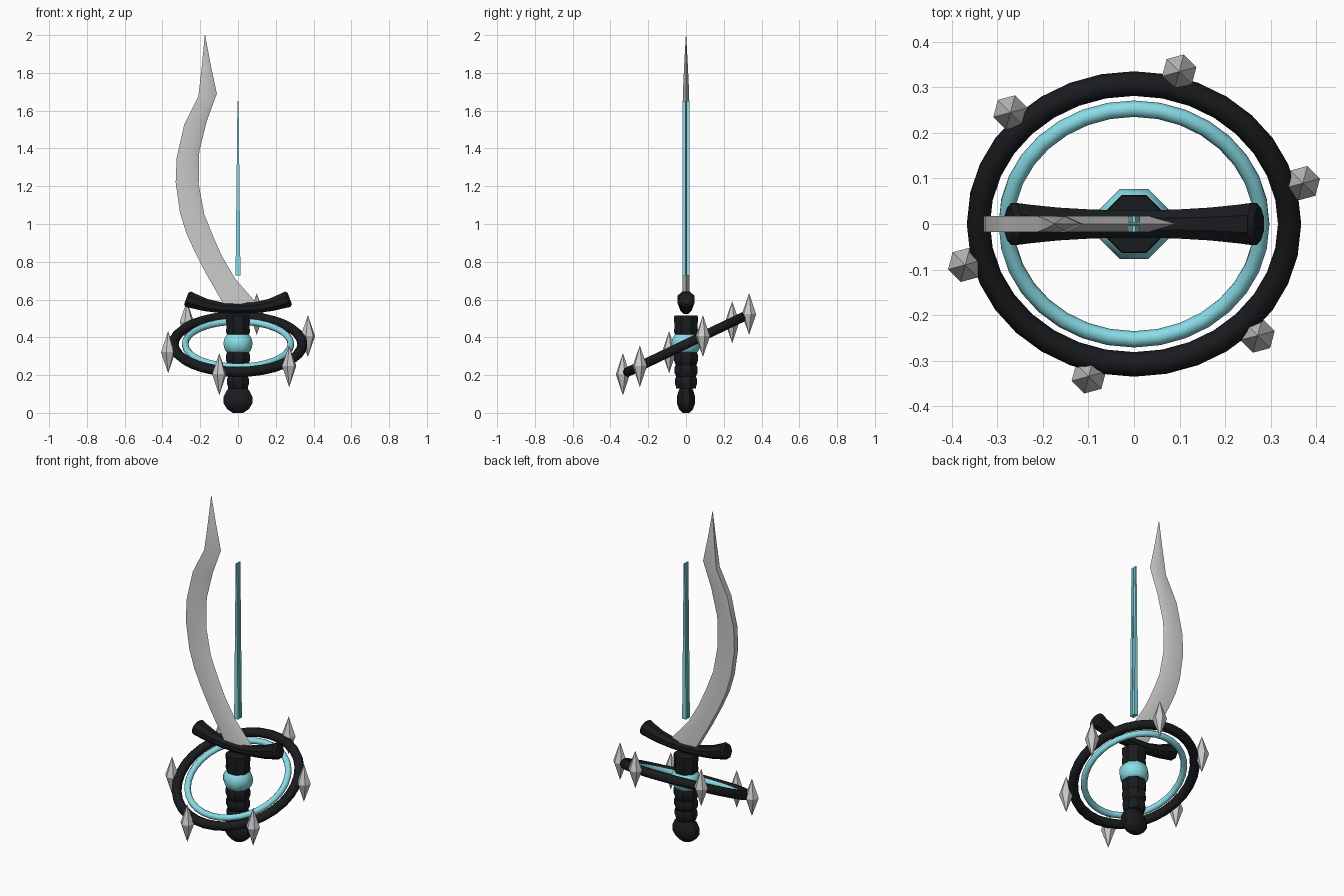
import bpy, bmesh
from math import sin, cos, pi, radians, atan2
from mathutils import Vector, Matrix

if "Cube" in bpy.data.objects:
    bpy.data.objects.remove(bpy.data.objects["Cube"])


def mat(name, col):
    m = bpy.data.materials.new(name)
    m.diffuse_color = (*col, 1)
    m.use_nodes = True
    m.node_tree.nodes["Principled BSDF"].inputs["Base Color"].default_value = m.diffuse_color
    return m


BLACK = mat("black", (0.01, 0.011, 0.013))
CYAN = mat("cyan", (0.25, 0.72, 0.8))


def finish(name, bm, material=None, smooth=None):
    bmesh.ops.remove_doubles(bm, verts=bm.verts, dist=1e-5)
    bmesh.ops.recalc_face_normals(bm, faces=bm.faces)
    me = bpy.data.meshes.new(name)
    bm.to_mesh(me)
    bm.free()
    ob = bpy.data.objects.new(name, me)
    bpy.context.collection.objects.link(ob)
    if material:
        me.materials.append(material)
    if smooth:
        bpy.ops.object.select_all(action='DESELECT')
        ob.select_set(True)
        bpy.context.view_layer.objects.active = ob
        bpy.ops.object.shade_smooth_by_angle(angle=radians(smooth))
    return ob


def loft(name, rings, material=None, smooth=None, closed=False):
    """Skin a list of equal-length point loops."""
    bm = bmesh.new()
    vs = [[bm.verts.new(p) for p in r] for r in rings]
    n = len(rings[0])
    pairs = list(zip(vs, vs[1:])) + ([(vs[-1], vs[0])] if closed else [])
    for a, b in pairs:
        for i in range(n):
            j = (i + 1) % n
            bm.faces.new((a[i], a[j], b[j], b[i]))
    if not closed:
        bm.faces.new(vs[0])
        bm.faces.new(vs[-1])
    return finish(name, bm, material, smooth)


def lathe(name, profile, sides, material=None, smooth=None, sx=1, sy=1, turn=pi / 8):
    rings = [[(sx * r * cos(turn + 2 * pi * i / sides), sy * r * sin(turn + 2 * pi * i / sides), z)
              for i in range(sides)] for z, r in profile]
    return loft(name, rings, material, smooth)


# Pommel: flattened ball, wider across the front
lathe("pommel", [(0.0, .03), (.02, .062), (.05, .082), (.085, .082), (.118, .065), (.14, .045)],
      8, BLACK, 40, sx=1, sy=.64)

# Grip: bulging wrapped segments above and below the glowing band
grip = [(.13, .056)]
for z0, z1, r in [(.135, .195, .064), (.195, .255, .067), (.255, .325, .069)]:
    h = z1 - z0
    grip += [(z0 + .1 * h, r - .006), (z0 + .35 * h, r), (z0 + .7 * h, r), (z1 - .02 * h, r - .008)]
grip += [(.41, .062), (.43, .069), (.455, .066), (.47, .066), (.49, .069), (.515, .067)]
lathe("grip", grip, 8, BLACK, 40)
lathe("grip_band", [(.318, .062), (.33, .073), (.35, .081), (.367, .083), (.385, .081), (.403, .073), (.416, .062)],
      8, CYAN, 50)

# Crossguard: upswept bar flaring toward blunt ends
half = [(0, .553, .033, .031), (.09, .557, .034, .031), (.17, .571, .039, .036),
        (.235, .592, .046, .043), (.263, .602, .050, .047), (.274, .606, .038, .035)]
st = [(-x, z, a, b) for x, z, a, b in half[:0:-1]] + half
rings = []
for k, (x, z, ry, rn) in enumerate(st):
    p, q = st[max(k - 1, 0)], st[min(k + 1, len(st) - 1)]
    t = atan2(q[1] - p[1], q[0] - p[0])
    rings.append([(x - sin(t) * rn * sin(a), ry * cos(a), z + cos(t) * rn * sin(a))
                  for a in [pi / 8 + i * pi / 4 for i in range(8)]])
loft("crossguard", rings, BLACK, 40)

# Blade: thick flat back on the left, sharp edge on the right
# (left x, left z, right x, right z, half thickness)
blade = [(-.07, .56, .11, .56, .018), (-.085, .59, .09, .59, .018), (-.165, .73, -.015, .71, .018),
         (-.23, .855, -.085, .83, .018), (-.275, .955, -.13, .93, .018), (-.307, 1.06, -.178, 1.05, .018),
         (-.33, 1.22, -.208, 1.21, .018), (-.325, 1.35, -.205, 1.385, .018),
         (-.285, 1.525, -.165, 1.545, .018), (-.21, 1.675, -.112, 1.69, .017),
         (-.192, 1.83, -.144, 1.84, .01), (-.176, 1.997, -.174, 2.0, .001)]
rings = []
for lx, lz, rx, rz, t in blade:
    mx, mz = lx + .62 * (rx - lx), lz + .62 * (rz - lz)
    rings.append([(lx, -t, lz), (mx, -t, mz), (rx, 0, rz), (mx, t, mz), (lx, t, lz)])
loft("blade", rings, None, 30)

# Pair of slim tapering strips beside the blade
for side, s in (("front", -1), ("back", 1)):
    rings = [[(-w, s * .003, z), (w, s * .003, z), (w, s * .018, z), (-w, s * .018, z)]
             for z, w in ((.727, .013), (1.65, .003))]
    loft(side + "_glow_strip", rings, CYAN)

# Tilted rings around the grip
CENTRE = Vector((0, 0, .364))
TILT = Matrix.Rotation(radians(25.5), 3, 'X')


def torus(name, R, r, segs, sides, material):
    rings = []
    for i in range(segs):
        a = 2 * pi * i / segs
        rings.append([CENTRE + TILT @ Vector(((R + r * cos(b)) * cos(a), (R + r * cos(b)) * sin(a), r * sin(b)))
                      for b in [pi / 8 + 2 * pi * j / sides for j in range(sides)]])
    loft(name, rings, material, 50, closed=True)


torus("outer_ring", .341, .027, 32, 8, BLACK)
torus("inner_ring", .28, .018, 32, 8, CYAN)

# Six upright double-pointed hexagonal spikes on the outer ring
for k in range(6):
    a = radians(15 + 60 * k)
    ob = lathe("spike_%d" % (k + 1), [(-.11, .0005), (0, .039), (.11, .0005)], 6, turn=radians(15))
    ob.location = CENTRE + TILT @ Vector((.383 * cos(a), .383 * sin(a), 0))
